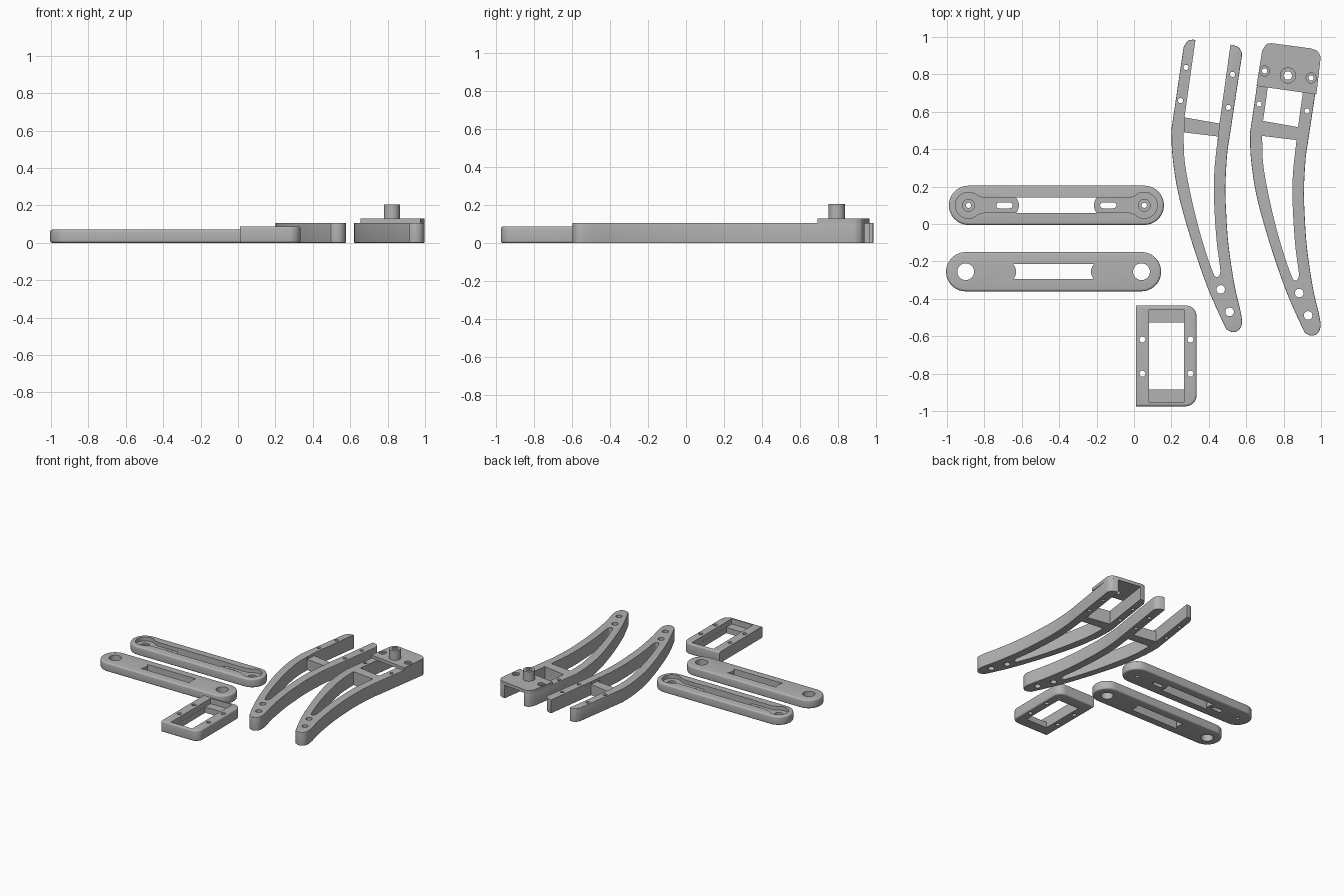
import bpy, bmesh, math
from mathutils import Vector

if "Cube" in bpy.data.objects:
    bpy.data.objects.remove(bpy.data.objects["Cube"])

grey = bpy.data.materials.new("plain_grey")
grey.diffuse_color = (0.45, 0.45, 0.45, 1)
grey.use_nodes = True
grey.node_tree.nodes["Principled BSDF"].inputs["Base Color"].default_value = grey.diffuse_color


def prism(name, pts, z0, z1):
    """Extrude a flat outline from z0 to z1."""
    bm = bmesh.new()
    face = bm.faces.new([bm.verts.new((x, y, z0)) for x, y in pts])
    ext = bmesh.ops.extrude_face_region(bm, geom=[face])
    for v in ext["geom"]:
        if isinstance(v, bmesh.types.BMVert):
            v.co.z = z1
    bmesh.ops.recalc_face_normals(bm, faces=bm.faces)
    me = bpy.data.meshes.new(name)
    bm.to_mesh(me)
    bm.free()
    me.materials.append(grey)
    ob = bpy.data.objects.new(name, me)
    bpy.context.collection.objects.link(ob)
    return ob


def circle(x, y, r, n=32, a0=0.0, a1=2 * math.pi, closed=True):
    steps = n if closed else n - 1
    return [(x + r * math.cos(a0 + (a1 - a0) * i / steps),
             y + r * math.sin(a0 + (a1 - a0) * i / steps)) for i in range(n)]


def capsule(x0, x1, y, r, n=20):
    h = math.pi / 2
    return (circle(x1, y, r, n, -h, h, False) + circle(x0, y, r, n, h, 3 * h, False))


def rect(x0, x1, y0, y1):
    return [(x0, y0), (x1, y0), (x1, y1), (x0, y1)]


def shift(pts, dx, dy):
    return [(x + dx, y + dy) for x, y in pts]


def spline(pts, n=5):
    """Smooth open curve through the points."""
    p = [Vector(q) for q in pts]
    p = [2 * p[0] - p[1]] + p + [2 * p[-1] - p[-2]]
    out = []
    for a, b, c, d in zip(p, p[1:], p[2:], p[3:]):
        for i in range(n):
            t = i / n
            out.append(tuple(0.5 * (2 * b + (c - a) * t + (2 * a - 5 * b + 4 * c - d) * t * t
                                    + (3 * b - a - 3 * c + d) * t ** 3)))
    return out + [tuple(p[-2])]


def finish(ob, cuts=(), bevel=0.0):
    """Round the rims, cut the openings, bake the result."""
    if bevel:
        m = ob.modifiers.new("round", 'BEVEL')
        m.width, m.segments, m.limit_method = bevel, 4, 'ANGLE'
        m.angle_limit = math.radians(50)
    helpers = []
    for pts, z0, z1 in cuts:
        c = prism("cutter", pts, z0, z1)
        c.hide_render = True
        helpers.append(c)
        m = ob.modifiers.new("cut", 'BOOLEAN')
        m.operation, m.solver, m.object = 'DIFFERENCE', 'EXACT', c
    bpy.context.view_layer.update()
    dg = bpy.context.evaluated_depsgraph_get()
    me = bpy.data.meshes.new_from_object(ob.evaluated_get(dg))
    ob.modifiers.clear()
    ob.data = me
    for c in helpers:
        bpy.data.objects.remove(c)
    bpy.ops.object.select_all(action='DESELECT')
    bpy.context.view_layer.objects.active = ob
    ob.select_set(True)
    bpy.ops.object.shade_smooth_by_angle(angle=math.radians(30))


# Two flat links with a long window whose ends bulge inward
def link_window(cx, cy, half_len, half_h):
    ts = [-1 + i / 4 for i in range(9)]
    right = [(cx + half_len - 0.015 * (1 - t * t), cy + t * half_h) for t in ts]
    return right + [(2 * cx - x, y) for x, y in reversed(right)]


LOW, HIGH = -0.1, 0.3
cx, cy = -0.43, -0.255
plain = prism("plain_link", capsule(cx - 0.47, cx + 0.47, cy, 0.105), 0, 0.07)
finish(plain, [(link_window(cx, cy, 0.215, 0.04), LOW, HIGH)]
       + [(circle(cx + s * 0.47, cy, 0.045), LOW, HIGH) for s in (-1, 1)], 0.012)

cx, cy = -0.415, 0.1
slotted = prism("slotted_link", capsule(cx - 0.47, cx + 0.47, cy, 0.105), 0, 0.07)
cuts = [(link_window(cx, cy, 0.215, 0.041), LOW, HIGH)]
for s in (-1, 1):
    # keyhole recess, bore, counterbore and slot at each end
    key = circle(-0.47, 0, 0.07, 28, math.radians(45), math.radians(315), False)
    key += [(-0.385, -0.038), (-0.19, -0.038), (-0.19, 0.038), (-0.385, 0.038)]
    cuts.append(([(cx - s * x, cy + y) for x, y in key], 0.04, HIGH))
    cuts.append((circle(cx + s * 0.47, cy, 0.032), 0.025, HIGH))
    cuts.append((circle(cx + s * 0.47, cy, 0.014, 20), LOW, HIGH))
    a, b = sorted((cx + s * 0.25, cx + s * 0.305))
    cuts.append((capsule(a, b, cy, 0.016, 10), LOW, HIGH))
finish(slotted, cuts, 0.012)

# Rectangular frame, flat on its left side, with ledges at both ends
h = math.pi / 2
body = ([(-0.06, -0.975)] + circle(0.275, -0.915, 0.06, 10, -h, 0, False)
        + circle(0.275, -0.495, 0.06, 10, 0, h, False) + [(-0.06, -0.435)])
frame = prism("mount_frame", body, 0, 0.088)
cuts = [(rect(-0.2, 0.01, -1.1, -0.3), LOW, HIGH),
        (rect(0.081, 0.266, -0.885, -0.527), LOW, HIGH),
        (rect(0.08, 0.267, -0.955, -0.457), 0.045, HIGH)]
cuts += [(circle(x, y, 0.016, 20), LOW, HIGH) for x in (0.045, 0.302) for y in (-0.617, -0.8)]
finish(frame, cuts, 0.012)

# Curved forked legs
outer_left = spline([(0.2, 0.505), (0.205, 0.37), (0.232, 0.185), (0.28, 0), (0.34, -0.19),
                     (0.404, -0.366), (0.484, -0.543), (0.503, -0.568), (0.532, -0.578),
                     (0.562, -0.565), (0.577, -0.53), (0.57, -0.468), (0.537, -0.324),
                     (0.505, -0.11), (0.492, 0.078), (0.489, 0.21), (0.498, 0.372),
                     (0.511, 0.463)])
top_end = [(0.577, 0.9)] + spline([(0.577, 0.915), (0.562, 0.942), (0.53, 0.957)]) \
    + spline([(0.315, 0.986), (0.287, 0.979), (0.265, 0.945)])
leg_outline = outer_left + top_end
low_window = spline([(0.265, 0.49), (0.27, 0.345), (0.297, 0.185), (0.34, 0), (0.388, -0.163),
                     (0.425, -0.265), (0.436, -0.281), (0.45, -0.281), (0.46, -0.265),
                     (0.46, -0.23), (0.441, -0.083), (0.428, 0.13), (0.43, 0.29),
                     (0.449, 0.468)])
top_window = [(0.27, 0.57), (0.457, 0.537), (0.53, 1.06), (0.343, 1.087)]
bar_pocket = [(0.269, 0.46), (0.448, 0.44), (0.457, 0.55), (0.27, 0.58)]
arm_holes = [(0.278, 0.837), (0.249, 0.66), (0.527, 0.8), (0.505, 0.623)]
tip_holes = [(0.463, -0.35), (0.511, -0.47)]
DX, DY = 0.42, -0.019

for name, dx, dy in (("open_leg", 0, 0), ("capped_leg", DX, DY)):
    leg = prism(name, shift(leg_outline, dx, dy), 0, 0.107)
    cuts = [(shift(w, dx, dy), LOW, HIGH) for w in (low_window, top_window)]
    cuts += [(circle(x + dx, y + dy, 0.014, 20), LOW, HIGH) for x, y in arm_holes]
    cuts += [(circle(x + dx, y + dy, 0.023, 24), LOW, HIGH) for x, y in tip_holes]
    if dx == 0:
        cuts.append((bar_pocket, 0.085, HIGH))
    finish(leg, cuts, 0.016)

# Cap plate bridging the fork, with counterbored screw holes
cap = prism("cap_plate", shift([(0.235, 0.757), (0.555, 0.712)] + top_end, DX, DY), 0.104, 0.13)
cuts = []
for x, y in (arm_holes[0], arm_holes[2]):
    cuts.append((circle(x + DX, y + DY, 0.027, 24), 0.118, HIGH))
    cuts.append((circle(x + DX, y + DY, 0.014, 20), LOW, HIGH))
px, py = 0.823, 0.794
cuts.append((circle(px, py, 0.025, 6), LOW, HIGH))
finish(cap, cuts)

# Round post with a hexagonal socket
post = prism("socket_post", circle(px, py, 0.043, 36), 0.12, 0.205)
finish(post, [(circle(px, py, 0.025, 6), LOW, HIGH)])
